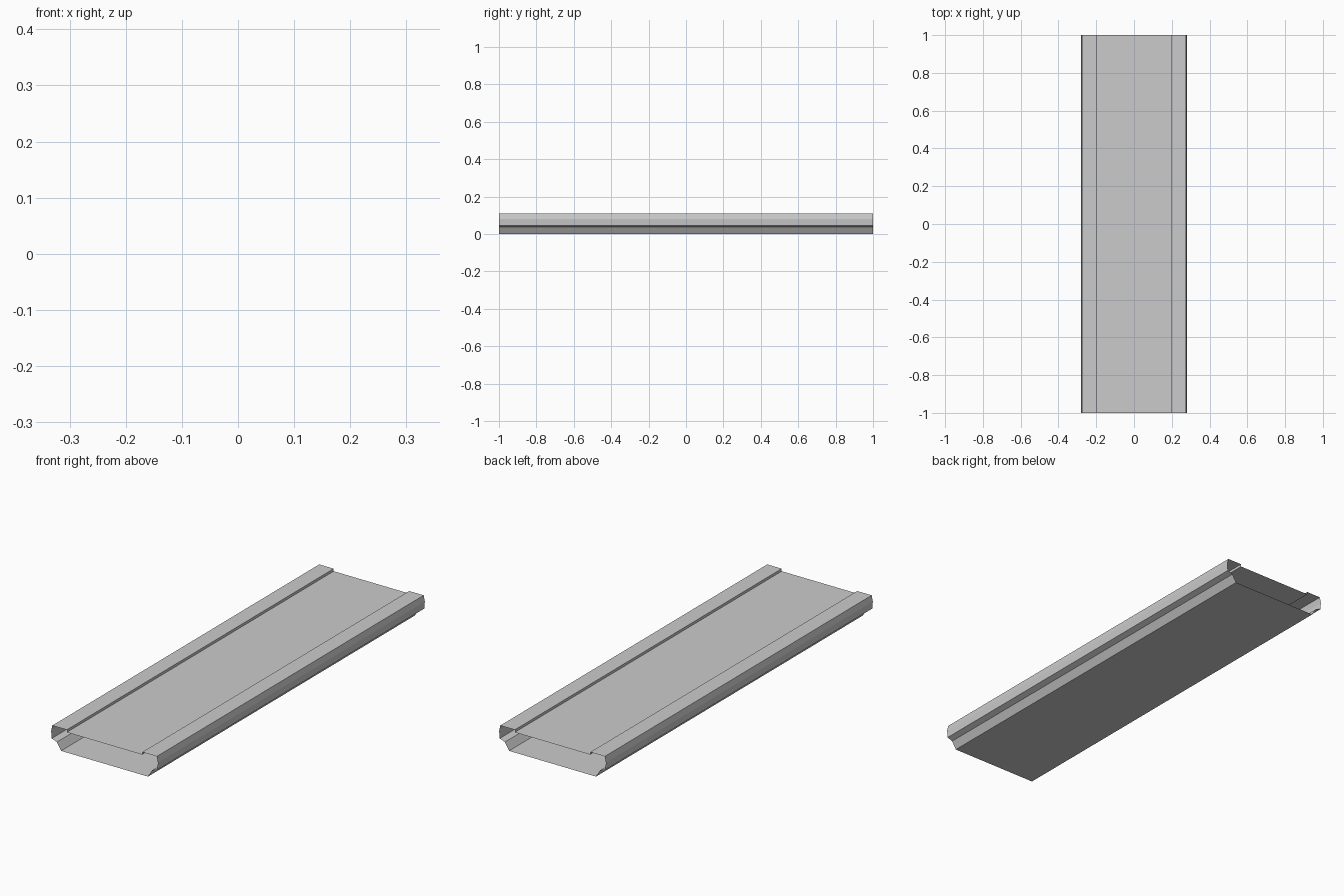
import bpy, bmesh

if "Cube" in bpy.data.objects:
    bpy.data.objects.remove(bpy.data.objects["Cube"])

# Right half of the cross-section (x, z), from bottom centre round to panel centre
half = [(0.228, 0.0), (0.25, 0.036), (0.277, 0.046), (0.28, 0.08),
        (0.274, 0.108), (0.198, 0.108), (0.198, 0.096)]
# Mirror into a closed loop
loop = half + [(-x, z) for x, z in reversed(half)]

# Hollow slat: open-ended extrusion along y
bm = bmesh.new()
front = [bm.verts.new((x, -1, z)) for x, z in loop]
back = [bm.verts.new((x, 1, z)) for x, z in loop]
n = len(loop)
for i in range(n):
    j = (i + 1) % n
    bm.faces.new((front[i], front[j], back[j], back[i]))
bmesh.ops.recalc_face_normals(bm, faces=bm.faces)

mesh = bpy.data.meshes.new("hollow_slat")
bm.to_mesh(mesh)
bm.free()
slat = bpy.data.objects.new("hollow_slat", mesh)
bpy.context.collection.objects.link(slat)
